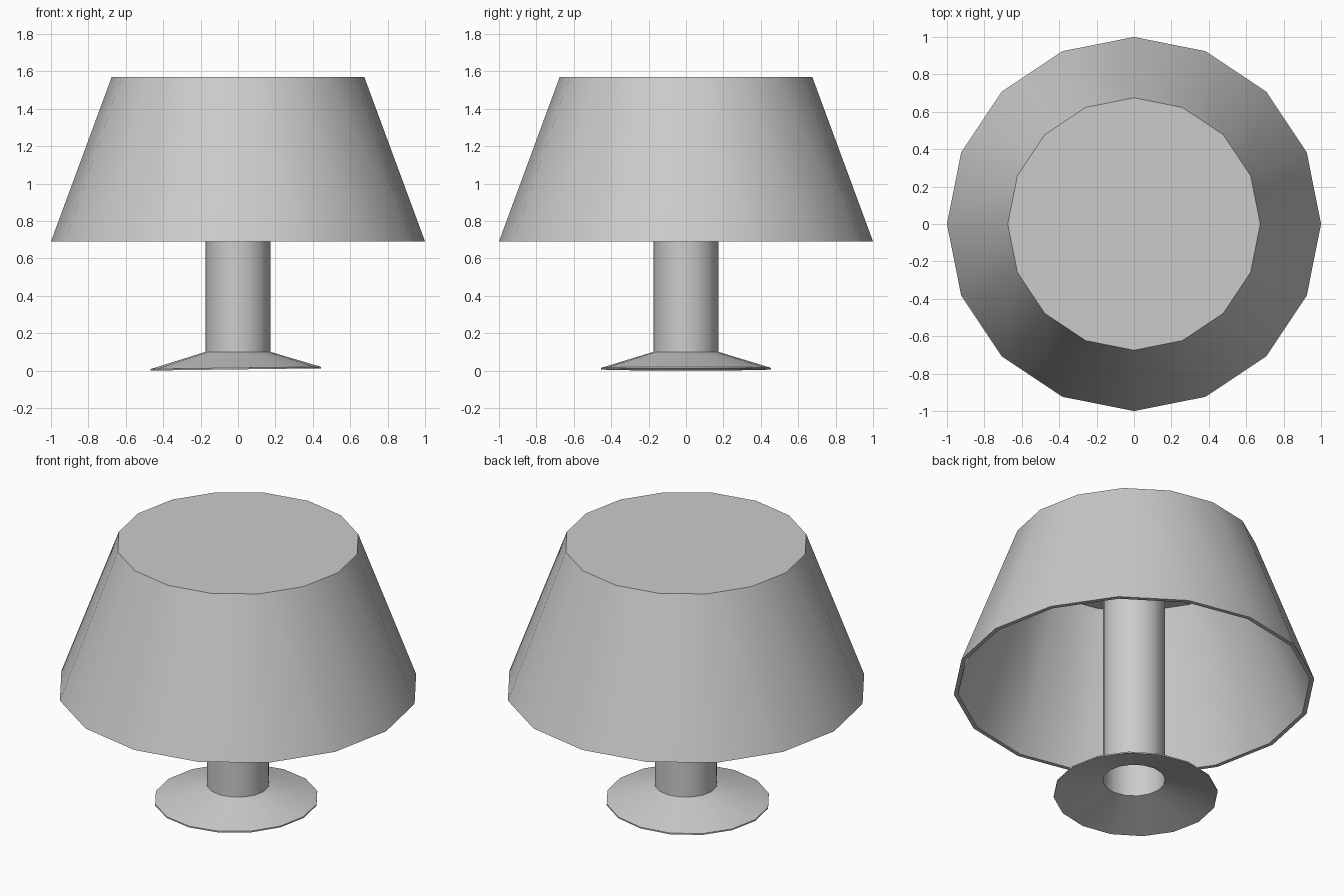
import bpy
import bmesh
from math import cos, sin, tau, radians

if "Cube" in bpy.data.objects:
    bpy.data.objects.remove(bpy.data.objects["Cube"])

SIDES = 16


def lathe(name, profile, closed=False, adjust=None):
    """Spin a (radius, z) profile round z; radius 0 makes a single pole point."""
    bm = bmesh.new()
    rings = []
    for r, z in profile:
        if r == 0:
            rings.append([bm.verts.new((0, 0, z))] * SIDES)
        else:
            rings.append([bm.verts.new((r * cos(tau * i / SIDES), r * sin(tau * i / SIDES), z))
                          for i in range(SIDES)])
    pairs = list(zip(rings, rings[1:]))
    if closed:
        pairs.append((rings[-1], rings[0]))
    for a, b in pairs:
        for i in range(SIDES):
            j = (i + 1) % SIDES
            bm.faces.new(dict.fromkeys((a[i], a[j], b[j], b[i])))
    if adjust:
        for v in bm.verts:
            adjust(v.co)
    bmesh.ops.recalc_face_normals(bm, faces=bm.faces)
    mesh = bpy.data.meshes.new(name)
    bm.to_mesh(mesh)
    bm.free()
    ob = bpy.data.objects.new(name, mesh)
    bpy.context.collection.objects.link(ob)
    bpy.ops.object.select_all(action='DESELECT')
    ob.select_set(True)
    bpy.context.view_layer.objects.active = ob
    bpy.ops.object.shade_smooth_by_angle(angle=radians(30))
    return ob


def lean_rim(co):
    """The rim of the foot leans slightly down and out towards -x."""
    if co.z < 0.05:
        co.z += 0.006 * co.x / 0.455
        co.x -= 0.012


# Shade: thin walled, closed on top, open below
lathe("lamp_shade", [(0, 1.57), (0.675, 1.57), (1.0, 0.69),
                     (0.976, 0.69), (0.657, 1.55), (0, 1.55)])

# Stem: hollow tube reaching the ceiling of the shade
lathe("stem", [(0.173, 0.095), (0.173, 1.55)])

# Foot: thin hollow cone
lathe("foot", [(0.173, 0.10), (0.455, 0.014), (0.455, 0.006), (0.173, 0.092)],
      closed=True, adjust=lean_rim)
